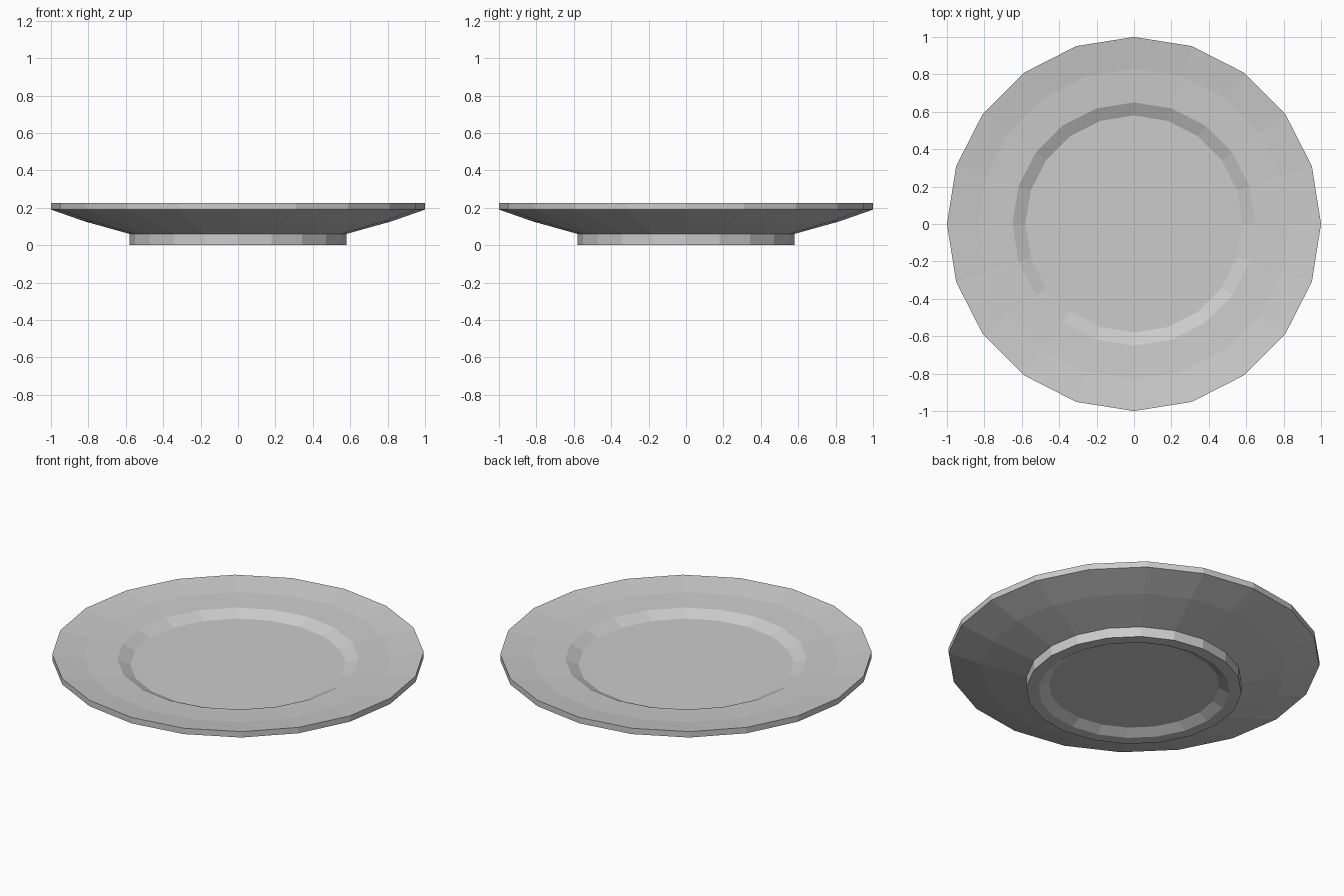
import bpy, bmesh
from math import cos, sin, tau

if "Cube" in bpy.data.objects:
    bpy.data.objects.remove(bpy.data.objects["Cube"])

SIDES = 20

# Plate cross-section (radius, height), from underside centre edge round to the top
profile = [
    (0.46, 0.032), (0.515, 0.0),              # recess inside the foot
    (0.58, 0.0), (0.58, 0.06),                # foot ring
    (0.82, 0.127), (1.0, 0.19),               # sloping underside
    (1.0, 0.225),                             # rim edge
    (0.83, 0.202), (0.65, 0.193), (0.58, 0.16),  # upper border and well
]

bm = bmesh.new()
rings = [[bm.verts.new((r * cos(tau * i / SIDES), r * sin(tau * i / SIDES), z))
          for i in range(SIDES)] for r, z in profile]

# Walls between neighbouring rings
for low, high in zip(rings, rings[1:]):
    for i in range(SIDES):
        j = (i + 1) % SIDES
        bm.faces.new((low[i], low[j], high[j], high[i]))

# Flat bottom and flat eating surface
bm.faces.new(rings[0][::-1])
bm.faces.new(rings[-1])
bmesh.ops.recalc_face_normals(bm, faces=bm.faces)

mesh = bpy.data.meshes.new("plate")
bm.to_mesh(mesh)
bm.free()
plate = bpy.data.objects.new("plate", mesh)
bpy.context.collection.objects.link(plate)
